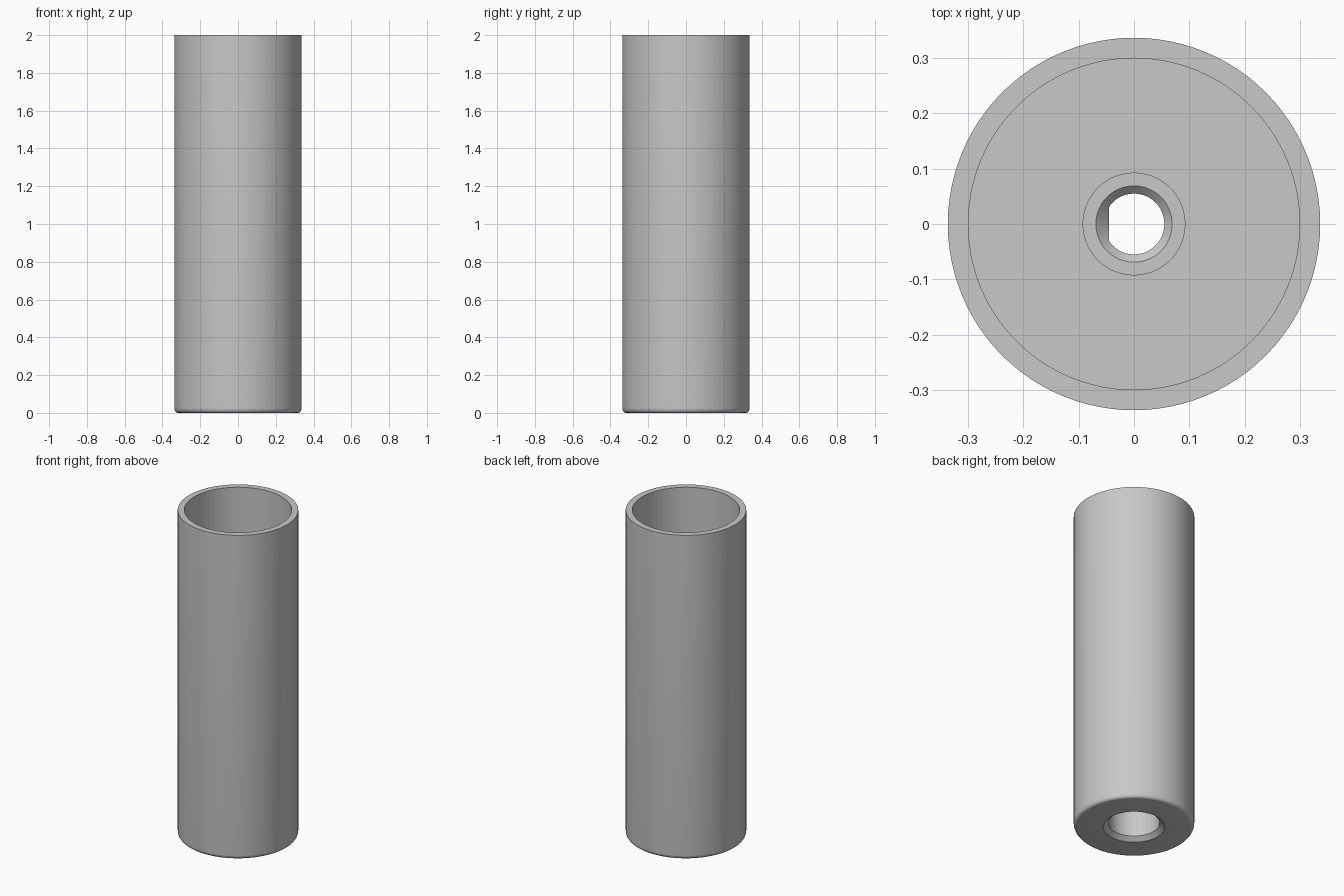
import bpy, bmesh, math

if "Cube" in bpy.data.objects:
    bpy.data.objects.remove(bpy.data.objects["Cube"], do_unlink=True)

SEGMENTS = 96
FLOOR = 0.45       # cavity floor height
BOSS = FLOOR + 0.03
BORE_END = 0.30    # depth of the lower bore

grey = bpy.data.materials.new("plain grey")
grey.use_nodes = True
colour = (0.58, 0.58, 0.58, 1)
grey.diffuse_color = colour
grey.node_tree.nodes["Principled BSDF"].inputs["Base Color"].default_value = colour


def lathe(name, profile, flat=None):
    """Revolve (radius, z) points about z; optionally flatten one side at x = flat."""
    bm = bmesh.new()
    verts = [bm.verts.new((r, 0, z)) for r, z in profile]
    edges = [bm.edges.new(pair) for pair in zip(verts, verts[1:])]
    bmesh.ops.spin(bm, geom=verts + edges, cent=(0, 0, 0), axis=(0, 0, 1),
                   angle=math.tau, steps=SEGMENTS, use_merge=True)
    bmesh.ops.remove_doubles(bm, verts=bm.verts, dist=1e-5)
    if flat is not None:
        for v in bm.verts:
            v.co.x = max(v.co.x, flat)
    bmesh.ops.recalc_face_normals(bm, faces=bm.faces)
    mesh = bpy.data.meshes.new(name)
    bm.to_mesh(mesh)
    bm.free()
    mesh.materials.append(grey)
    obj = bpy.data.objects.new(name, mesh)
    bpy.context.collection.objects.link(obj)
    return obj


# Rounded lower rim of the outer wall
fillet = [(0.317 + 0.02 * math.sin(a), 0.025 - 0.025 * math.cos(a))
          for a in (i * math.pi / 12 for i in range(7))]

# Tube with cavity, floor boss and chamfered lower bore
body = lathe("tube_body", [
    (0, BORE_END), (0.143, BORE_END), (0.143, 0.024), (0.171, 0),
    *fillet,
    (0.337, 2), (0.30, 2), (0.30, FLOOR),
    (0.093, FLOOR), (0.093, BOSS), (0, BOSS)])

# Flat-sided shaft hole and its countersink
shaft = lathe("shaft_hole_cutter", [
    (0, BORE_END - 0.1), (0.055, BORE_END - 0.1),
    (0.055, BOSS + 0.1), (0, BOSS + 0.1)], flat=-0.045)
sink = lathe("countersink_cutter", [
    (0, BOSS - 0.028), (0.041, BOSS - 0.028),
    (0.079, BOSS + 0.01), (0, BOSS + 0.01)])

bpy.ops.object.select_all(action="DESELECT")
bpy.context.view_layer.objects.active = body
body.select_set(True)
for cutter in (shaft, sink):
    cutter.hide_render = True
    cut = body.modifiers.new(cutter.name, "BOOLEAN")
    cut.operation = "DIFFERENCE"
    cut.solver = "EXACT"
    cut.object = cutter
    bpy.ops.object.modifier_apply(modifier=cut.name)
    bpy.data.objects.remove(cutter, do_unlink=True)

bpy.ops.object.shade_smooth_by_angle(angle=math.radians(30))
